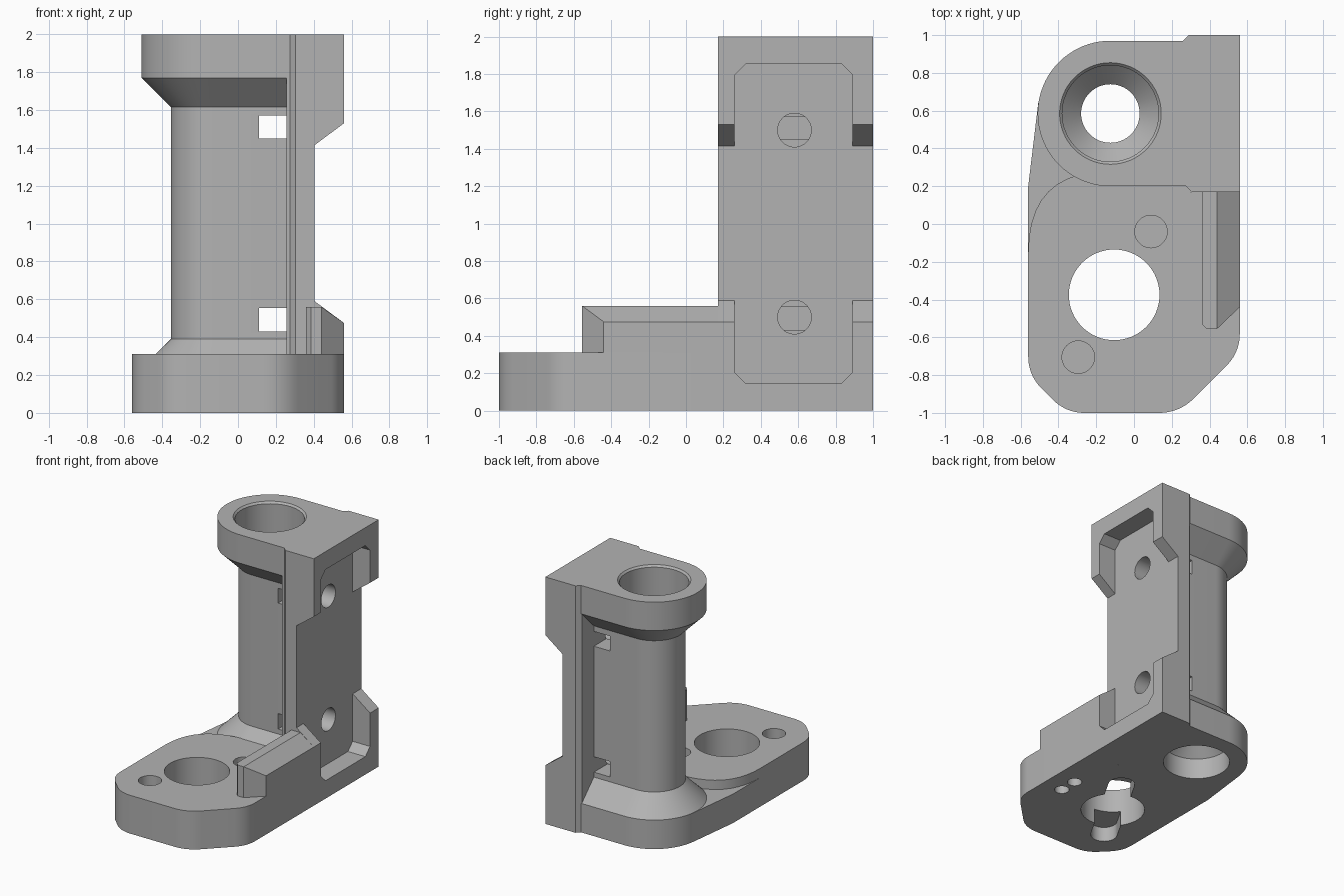
import bpy, bmesh
from math import sin, cos, pi, radians
from mathutils import Vector

if "Cube" in bpy.data.objects:
    bpy.data.objects.remove(bpy.data.objects["Cube"], do_unlink=True)

grey = bpy.data.materials.new("machined_grey")
grey.use_nodes = True
grey.diffuse_color = (0.45, 0.45, 0.45, 1)
grey.node_tree.nodes["Principled BSDF"].inputs["Base Color"].default_value = grey.diffuse_color

POST = (-0.125, 0.585)
HOLE = (-0.105, -0.375)
PINS = [(0.09, -0.04), (-0.295, -0.705)]


def loft(name, rings):
    """Closed solid through matching rings of points."""
    bm = bmesh.new()
    loops = [[bm.verts.new(p) for p in ring] for ring in rings]
    n = len(loops[0])
    for a, b in zip(loops, loops[1:]):
        for i in range(n):
            j = (i + 1) % n
            bm.faces.new((a[i], a[j], b[j], b[i]))
    bm.faces.new(loops[0][::-1])
    bm.faces.new(loops[-1])
    bmesh.ops.recalc_face_normals(bm, faces=bm.faces)
    mesh = bpy.data.meshes.new(name)
    bm.to_mesh(mesh)
    bm.free()
    mesh.materials.append(grey)
    ob = bpy.data.objects.new(name, mesh)
    bpy.context.collection.objects.link(ob)
    return ob


def prism(name, outline, lo, hi, axis="z"):
    """Extrude a 2D outline along an axis."""
    place = {"x": lambda u, v, d: (d, u, v),
             "y": lambda u, v, d: (u, d, v),
             "z": lambda u, v, d: (u, v, d)}[axis]
    return loft(name, [[place(u, v, d) for u, v in outline] for d in (lo, hi)])


def circle(c, r, n=64):
    return [(c[0] + r * cos(2 * pi * i / n), c[1] + r * sin(2 * pi * i / n)) for i in range(n)]


def rect(u0, u1, v0, v1):
    return [(u0, v0), (u1, v0), (u1, v1), (u0, v1)]


def rounded(corners, steps=10):
    """Polygon from (x, y, setback) corners, with a curve at each setback."""
    pts = []
    for i, (x, y, t) in enumerate(corners):
        p = Vector((x, y))
        if not t:
            pts.append((x, y))
            continue
        before = Vector(corners[i - 1][:2])
        after = Vector(corners[(i + 1) % len(corners)][:2])
        a = p + (before - p).normalized() * t
        b = p + (after - p).normalized() * t
        for k in range(steps + 1):
            s = k / steps
            pts.append(tuple(a * (1 - s) ** 2 + p * 2 * s * (1 - s) + b * s * s))
    return pts


def d_shape(r, z, end=0.265, n=40):
    """Half circle round the post axis, carried straight to the plate."""
    arc = [pi / 2 + pi * i / n for i in range(n + 1)]
    ring = [(POST[0] + r * cos(a), POST[1] + r * sin(a), z) for a in arc]
    return ring + [(end, POST[1] - r, z), (end, POST[1] + r, z)]


# Post with flared head and foot
column = loft("post_column", [d_shape(r, z) for z, r in (
    (0, 0.385), (0.235, 0.385), (0.39, 0.23), (1.615, 0.23), (1.77, 0.385), (2, 0.385))])

# Raised front of the base
base = prism("base_front", rounded([
    (-0.56, 0.28, 0.43), (-0.56, -0.8, 0.1), (-0.36, -1, 0.1), (0.24, -1, 0.11),
    (0.56, -0.68, 0.1), (0.56, 0.17, 0), (0.3, 0.17, 0), (0.3, 0.28, 0)]), 0, 0.31)

# Lower part of the base beside the post foot
shelf = prism("base_shelf", [(-0.56, -0.2), (-0.3, -0.2), (0, 0.25), (-0.125, 0.585),
                             (-0.507, 0.64), (-0.56, 0.2)], 0, 0.235)

# Upright mounting plate
plate = prism("mounting_plate", [(0.255, 0.2), (0.275, 0.2), (0.305, 0.17), (0.56, 0.17),
                                 (0.56, 1), (0.29, 1), (0.255, 0.965)], 0, 2)

# Side rail on the base
rail = prism("side_rail", [(0.36, 0.17), (0.36, -0.53), (0.385, -0.555), (0.44, -0.555),
                           (0.56, -0.44), (0.56, 0.17)], 0.31, 0.56)

# Stepped bore through the post
bore = loft("bore_cutter", [[(x, y, z) for x, y in circle(POST, r)] for z, r in (
    (-0.1, 0.25), (0.17, 0.25), (0.265, 0.155), (1.65, 0.155), (1.75, 0.255),
    (1.985, 0.255), (2.001, 0.27), (2.1, 0.27))])

# Bolt holes and the windows behind them
bolts = [prism("bolt_cutter", circle((0.58, z), 0.09, 40), 0.12, 0.8, "x") for z in (0.5, 1.5)]
windows = [prism("window_cutter", rect(0.11, 0.4, z0, z1), 0, 1.2, "y")
           for z0, z1 in ((0.43, 0.555), (1.45, 1.57))]

# Plate face relief: sloped gap between pads, and a chamfered pocket
gap = prism("gap_cutter", [(0.405, 0.59), (0.715, 0.36), (0.715, 1.645), (0.405, 1.415)],
            0, 1.2, "y")
y0, y1, z0, z1, c = 0.26, 0.89, 0.145, 1.855, 0.06
pocket = prism("pocket_cutter", [
    (y0 + c, z0), (y1 - c, z0), (y1, z0 + c), (y1, z1 - c),
    (y1 - c, z1), (y0 + c, z1), (y0, z1 - c), (y0, z0 + c)], 0.404, 0.8, "x")

# Rail bevel
bevel = prism("bevel_cutter", [(0.44, 0.56), (0.68, 0.39), (0.68, 0.7), (0.44, 0.7)],
              -0.8, 0.4, "y")

# Base openings: large hole, blind pin holes, slot and small holes underneath
hole = prism("hole_cutter", circle(HOLE, 0.24), -0.1, 0.5)
pins = [prism("pin_cutter", circle(p, 0.086, 40), 0.2, 0.5) for p in PINS]
a, b = Vector(PINS[0]), Vector(PINS[1])
along = (b - a).normalized()
side = Vector((-along.y, along.x))
slot_pts = []
for centre, turn in ((a, 1), (b, -1)):
    for i in range(17):
        t = pi * i / 16
        slot_pts.append(tuple(centre + 0.1 * turn * (side * cos(t) - along * sin(t))))
slot = prism("slot_cutter", slot_pts, -0.1, 0.12)
small = [prism("small_cutter", circle((0.385, y), 0.055, 32), -0.1, 0.15)
         for y in (-0.39, -0.24)]

cuts = {column: [bore, *windows, *bolts], shelf: [bore], plate: [gap, pocket, *bolts],
        rail: [bevel], base: [hole, slot, *pins, *small]}

# Cut every part and bake the result
for part, cutters in cuts.items():
    for cutter in cutters:
        cutter.hide_render = True
        mod = part.modifiers.new("cut", "BOOLEAN")
        mod.operation = "DIFFERENCE"
        mod.solver = "EXACT"
        mod.object = cutter
depsgraph = bpy.context.evaluated_depsgraph_get()
baked = {p: bpy.data.meshes.new_from_object(p.evaluated_get(depsgraph)) for p in cuts}
for part, mesh in baked.items():
    part.modifiers.clear()
    part.data = mesh
for cutter in {c for group in cuts.values() for c in group}:
    bpy.data.objects.remove(cutter, do_unlink=True)

# Smooth round walls, keep edges crisp
bpy.ops.object.select_all(action="DESELECT")
for part in cuts:
    part.select_set(True)
bpy.context.view_layer.objects.active = column
bpy.ops.object.shade_smooth_by_angle(angle=radians(25))
